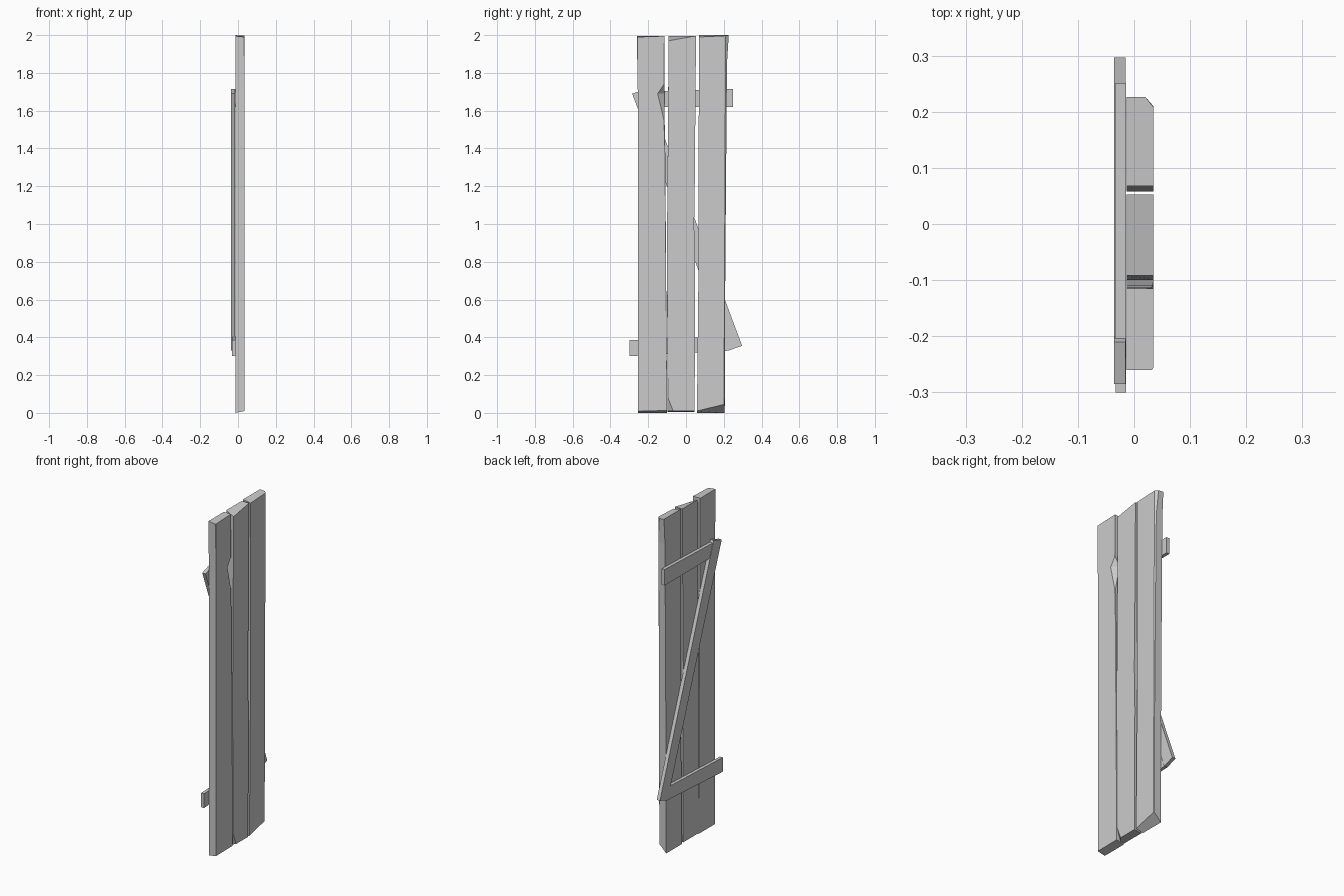
import bpy
import bmesh

cube = bpy.data.objects.get("Cube")
if cube:
    bpy.data.objects.remove(cube)

BACK, FRONT = -0.013, 0.035

wood = bpy.data.materials.new("plain grey")
wood.use_nodes = True
GREY = (0.6, 0.6, 0.6, 1)
wood.diffuse_color = GREY
wood.node_tree.nodes["Principled BSDF"].inputs["Base Color"].default_value = GREY


def finish(name, bm):
    bmesh.ops.remove_doubles(bm, verts=bm.verts, dist=0.0002)
    bmesh.ops.recalc_face_normals(bm, faces=bm.faces)
    mesh = bpy.data.meshes.new(name)
    bm.to_mesh(mesh)
    bm.free()
    mesh.materials.append(wood)
    bpy.context.collection.objects.link(bpy.data.objects.new(name, mesh))


def plank(name, rows):
    """Loft rows of (z, left y, right y, left chip, right chip, left tilt, right tilt)."""
    bm = bmesh.new()
    rings = []
    for z, yl, yr, cl, cr, tl, tr in rows:
        section = [(BACK, yl, 0), (BACK, yr, 0),
                   (FRONT - 0.8 * cr, yr, tr), (FRONT, yr - cr, tr),
                   (FRONT, yl + cl, tl), (FRONT - 0.8 * cl, yl, tl)]
        rings.append([bm.verts.new((x, y, z + t)) for x, y, t in section])
    for low, high in zip(rings, rings[1:]):
        for i in range(6):
            j = (i + 1) % 6
            bm.faces.new((low[i], low[j], high[j], high[i]))
    bm.faces.new(rings[0])
    bm.faces.new(rings[-1])
    finish(name, bm)


def batten(name, outline, x0, x1):
    """Extrude a (y, z) outline through the batten thickness."""
    bm = bmesh.new()
    face = bm.faces.new([bm.verts.new((x0, y, z)) for y, z in outline])
    out = bmesh.ops.extrude_face_region(bm, geom=[face])
    for v in out["geom"]:
        if isinstance(v, bmesh.types.BMVert):
            v.co.x = x1
    finish(name, bm)


# Three upright planks with chipped edges and uneven ends
plank("front_plank", [
    (0, -.255, -.10, 0, 0, .01, .012),
    (1.4, -.255, -.11, 0, .002, 0, 0),
    (1.55, -.255, -.113, 0, .004, 0, 0),
    (1.69, -.255, -.113, 0, .037, 0, 0),
    (1.74, -.256, -.114, 0, .002, 0, 0),
    (1.995, -.26, -.115, .004, 0, -.005, 0)])
plank("middle_plank", [
    (.005, -.098, .045, .03, 0, .005, .005),
    (.08, -.098, .046, .002, 0, 0, 0),
    (.75, -.10, .048, 0, 0, 0, 0),
    (1.0, -.10, .043, 0, 0, 0, 0),
    (1.17, -.098, .046, 0, 0, 0, 0),
    (1.996, -.092, .053, 0, 0, -.026, 0)])
plank("rear_plank", [
    (0, .058, .205, 0, .004, .01, .045),
    (.75, .066, .208, 0, .004, 0, 0),
    (1.85, .068, .217, 0, .008, 0, 0),
    (2, .068, .226, 0, .018, -.01, -.003)])

# Bracing on the back: two level battens and one diagonal
batten("upper_batten", [(-.24, 1.62), (.25, 1.62), (.25, 1.715), (-.21, 1.70)], -.034, -.014)
batten("lower_batten", [(-.30, .30), (.232, .33), (.205, .405), (-.30, .385)], -.033, -.014)
batten("diagonal_brace", [(.225, .33), (.297, .355), (-.21, 1.715), (-.285, 1.69)], -.036, -.015)
